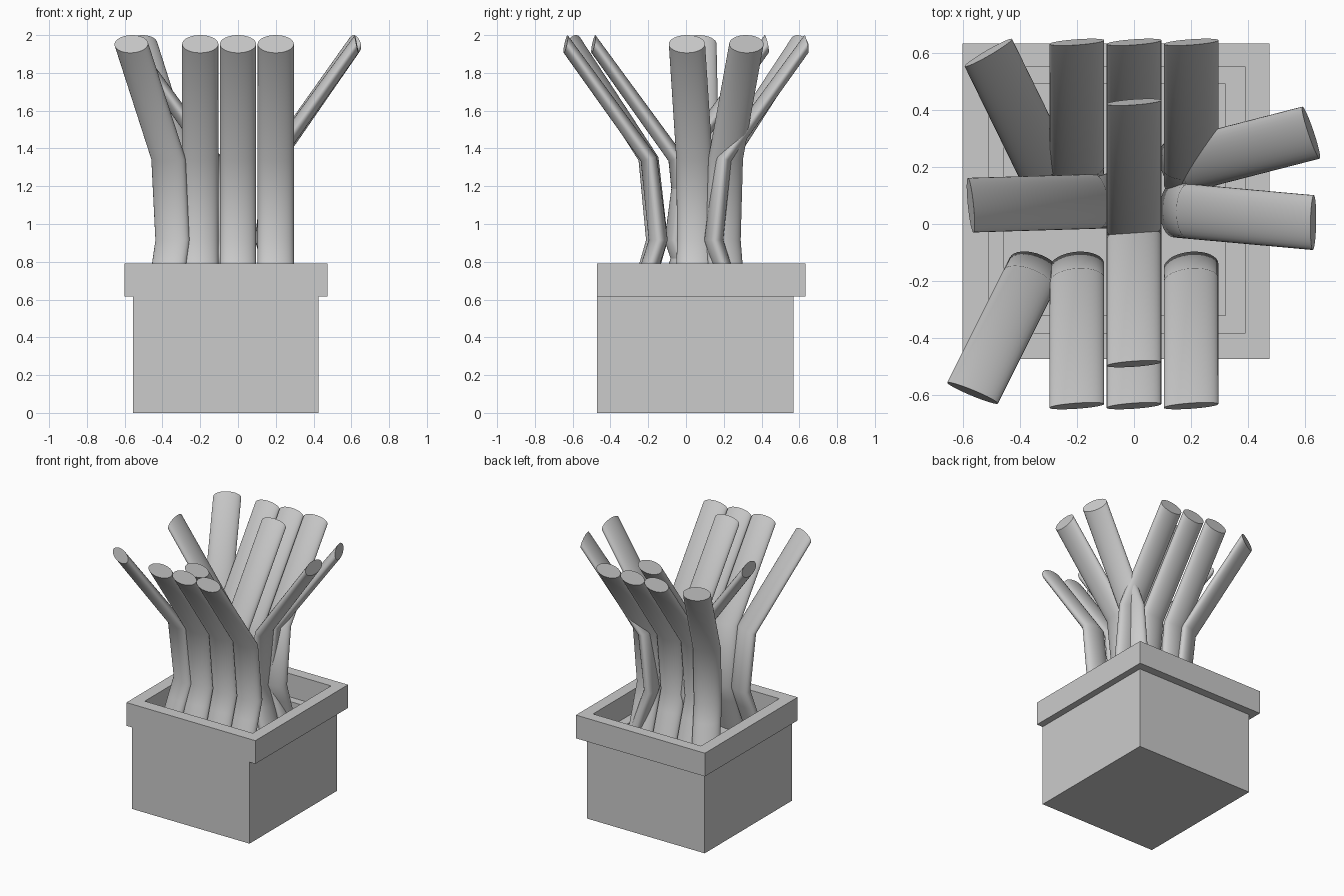
import bpy, bmesh, math
from mathutils import Vector

if "Cube" in bpy.data.objects:
    bpy.data.objects.remove(bpy.data.objects["Cube"])


def make_object(name, bm):
    bmesh.ops.recalc_face_normals(bm, faces=bm.faces)
    mesh = bpy.data.meshes.new(name)
    bm.to_mesh(mesh)
    bm.free()
    ob = bpy.data.objects.new(name, mesh)
    bpy.context.collection.objects.link(ob)
    return ob


def loft(name, rings, closed=False):
    """Skin a list of rings; closed joins last to first, otherwise ends are capped."""
    bm = bmesh.new()
    rows = [[bm.verts.new(p) for p in ring] for ring in rings]
    n = len(rows[0])
    pairs = list(zip(rows, rows[1:]))
    if closed:
        pairs.append((rows[-1], rows[0]))
    else:
        bm.faces.new(rows[0])
        bm.faces.new(rows[-1])
    for a, b in pairs:
        for i in range(n):
            j = (i + 1) % n
            bm.faces.new((a[i], a[j], b[j], b[i]))
    return make_object(name, bm)


def rect(x0, x1, y0, y1, z):
    return [(x0, y0, z), (x1, y0, z), (x1, y1, z), (x0, y1, z)]


# Pot body: open box with an inner floor
OUT = (-0.555, 0.425, -0.47, 0.57)
INN = (-0.455, 0.32, -0.32, 0.49)
loft("pot_body", [rect(*OUT, 0), rect(*OUT, 0.615), rect(*INN, 0.615), rect(*INN, 0.54)])

# Rim frame, flush with the pot front
RO = (-0.60, 0.475, -0.472, 0.632)
RI = (-0.51, 0.39, -0.382, 0.55)
loft("pot_rim", [rect(*RO, 0.615), rect(*RO, 0.79), rect(*RI, 0.79), rect(*RI, 0.615)], closed=True)

# Stem profile: (outward offset from tip, z, section thickness outward, section thickness up)
PROFILE = [
    (-0.37, 0.54, -0.05, 0.0),
    (-0.45, 0.79, -0.05, 0.0),
    (-0.49, 0.915, -0.05, 0.0),
    (-0.44, 1.345, -0.042, 0.012),
    (0.0, 1.953, -0.010, 0.047),
]


def stem(name, tip, axis, sides=32):
    d = Vector((axis[0], axis[1], 0)).normalized()
    a = math.atan2(d.y, d.x) + math.radians(94)      # slight twist of the cut end
    u = Vector((math.cos(a), math.sin(a), 0)) * 0.096
    rings = []
    for off, z, vo, vz in PROFILE:
        c = Vector((tip[0], tip[1], z)) + d * off
        v = d * vo + Vector((0, 0, vz))
        angles = [2 * math.pi * i / sides for i in range(sides)]
        rings.append([c + u * math.cos(t) + v * math.sin(t) for t in angles])
    ob = loft(name, rings)
    bpy.ops.object.select_all(action='DESELECT')
    ob.select_set(True)
    bpy.context.view_layer.objects.active = ob
    bpy.ops.object.shade_smooth_by_angle(angle=math.radians(40))


# Front and back rows, plus one inner stem each way
for side, label in ((-1, "front"), (1, "back")):
    for i, x in enumerate((-0.2, 0.0, 0.2)):
        stem(f"{label}_stem_{i + 1}", (x, 0.637 * side), (0, side))
stem("front_inner_stem", (0, -0.49), (0, -1))
stem("back_inner_stem", (0, 0.427), (0, 1))

# Corner and side stems
stem("front_left_stem", (-0.565, -0.592), (-0.45, -0.9))
stem("back_left_stem", (-0.51, 0.6), (-0.44, 0.9))
stem("left_stem", (-0.572, 0.066), (-1, -0.03))
stem("right_stem", (0.628, 0.005), (1, -0.09))
stem("back_right_stem", (0.62, 0.32), (0.97, 0.25))
